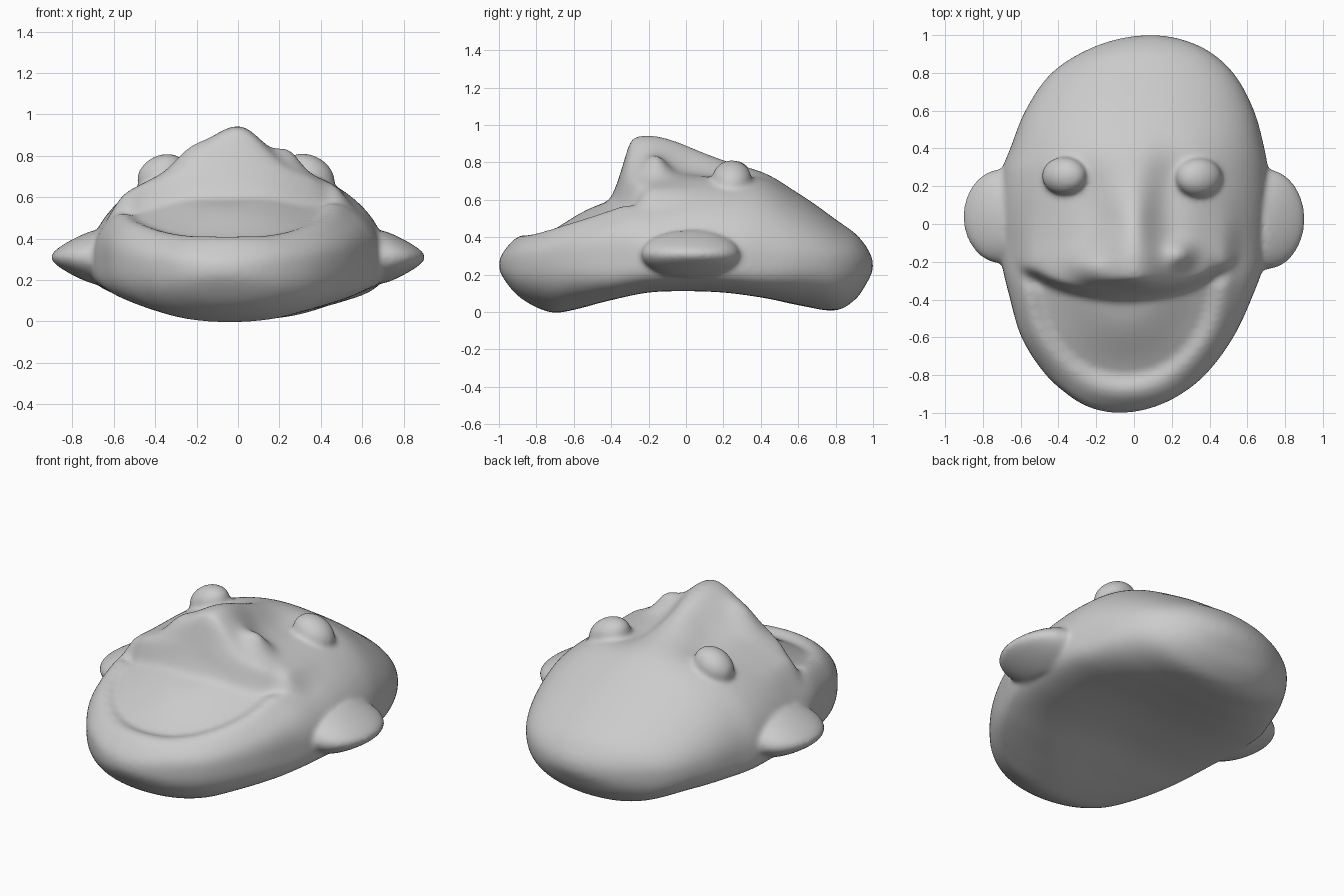
import bpy, bmesh, math
from math import sin, cos, pi, exp, acos
from mathutils import Matrix

if "Cube" in bpy.data.objects:
    bpy.data.objects.remove(bpy.data.objects["Cube"])

# Outline and profile stations along y
LEFT = [(-1, -.08), (-.96, -.26), (-.9, -.355), (-.8, -.465), (-.6, -.595), (-.4, -.655), (-.2, -.70),
        (.1, -.715), (.28, -.70), (.4, -.655), (.6, -.575), (.8, -.435), (.93, -.23), (1, .09)]
RIGHT = [(-1, -.08), (-.96, .13), (-.9, .25), (-.8, .375), (-.6, .525), (-.4, .62), (-.2, .69),
         (.1, .715), (.28, .71), (.4, .69), (.6, .635), (.8, .525), (.93, .37), (1, .09)]
TOP = [(-1, .25), (-.97, .33), (-.91, .385), (-.8, .435), (-.6, .535), (-.4, .615), (-.3, .66), (-.2, .69),
       (0, .75), (.2, .77), (.4, .75), (.6, .635), (.8, .495), (.91, .415), (.97, .34), (1, .25)]
BOTTOM = [(-1, .25), (-.97, .17), (-.88, .07), (-.72, -.008), (-.6, 0), (-.4, .04), (-.2, .075),
          (0, .08), (.2, .075), (.4, .055), (.6, .025), (.8, .005), (.91, .07), (.97, .16), (1, .25)]


def curve(keys, y):
    """Smooth interpolation, spaced by angle so the ends close roundly."""
    ks = [(acos(-k), v) for k, v in keys]
    t = acos(max(-1, min(1, -y)))
    i = 0
    while i < len(ks) - 2 and t > ks[i + 1][0]:
        i += 1

    def slope(j):
        a, b = ks[max(j - 1, 0)], ks[min(j + 1, len(ks) - 1)]
        return (b[1] - a[1]) / (b[0] - a[0])
    (t0, v0), (t1, v1) = ks[i], ks[i + 1]
    h = t1 - t0
    s = (t - t0) / h
    return ((2*s**3 - 3*s**2 + 1) * v0 + (s**3 - 2*s**2 + s) * h * slope(i)
            + (3*s**2 - 2*s**3) * v1 + (s**3 - s**2) * h * slope(i + 1))


def step(a, b, v):
    s = max(0, min(1, (v - a) / (b - a)))
    return s * s * (3 - 2 * s)


def bump(x, y, cx, cy, sx, sy):
    return exp(-((x - cx) / sx) ** 2 - ((y - cy) / sy) ** 2)


def features(x, y):
    """Height added to the face: nose, nostrils, lips, mouth, eye sockets."""
    lip_y = -.40 + .52 * (x + .03) ** 2 + .03 * x
    d = 0
    # nose ridge, widening to the tip and cut off below
    height = .20 * step(.45, -.28, y) ** 1.2
    width = (.11 + .07 * step(.05, -.25, y)) * (1.25 if x < 0 else 1)
    under = step(-.38, -.28, y)
    d += height * exp(-(abs(x) / width) ** 2) * under
    # nostril wings
    d += (.08 * bump(x, y, .245, -.16, .075, .07) + .05 * bump(x, y, -.24, -.23, .09, .08)) * under
    # cheeks and upper lip overhang
    side = step(.62, .50, abs(x + .04))
    d += .065 * step(lip_y - .02, lip_y + .05, y) * exp(-(max(0, y + .25) / .22) ** 2) * side
    # mouth recess with raised lower lip
    q = math.hypot((x + .05) / .57, (y + .30) / .635)
    inside = step(lip_y + .05, lip_y - .02, y)
    d -= .045 * step(.90, .76, q) * inside * (.35 + .65 * step(.3, .7, q))
    d += .01 * exp(-((q - .95) / .07) ** 2) * inside
    # smile creases
    d -= .03 * (bump(x, y, -.53, -.29, .05, .05) + bump(x, y, .44, -.26, .05, .05))
    # sockets
    d -= .035 * bump(x, y, .18, .2, .1, .2) + .02 * bump(x, y, -.24, .16, .1, .15)
    return d


def finish(bm, name):
    bmesh.ops.recalc_face_normals(bm, faces=bm.faces)
    me = bpy.data.meshes.new(name)
    bm.to_mesh(me)
    bm.free()
    ob = bpy.data.objects.new(name, me)
    bpy.context.collection.objects.link(ob)
    return ob


def head():
    bm = bmesh.new()
    rows, cols = 150, 180
    rings = []
    for j in range(rows + 1):
        y = -cos(pi * j / rows)
        l, r = curve(LEFT, y), curve(RIGHT, y)
        top, bot = curve(TOP, y), curve(BOTTOM, y)
        rim = .25 + .05 * (1 - y * y)
        if j in (0, rows):
            rim = .25
        p = 1 - .35 * step(-.05, -.45, y)
        under = .5 + .3 * step(.35, .75, abs(y))
        ring = []
        for i in range(cols):
            a = 2 * pi * i / cols
            x = (l + r) / 2 + (r - l) / 2 * cos(a)
            s = sin(a)
            if s >= 0:
                z = rim + (top - rim) * s ** p + features(x, y) * min(1, s * 2.5) * step(1, .93, abs(y))
            else:
                z = rim + (bot - rim) * (-s) ** under
                z += .05 * exp(-(cos(a) / .5) ** 2 - (y / .5) ** 2) * -s
            ring.append(bm.verts.new((x, y, z)))
        rings.append(ring)
    for ra, rb in zip(rings, rings[1:]):
        for i in range(cols):
            k = (i + 1) % cols
            bm.faces.new((ra[i], ra[k], rb[k], rb[i]))
    bmesh.ops.remove_doubles(bm, verts=bm.verts, dist=1e-5)
    return finish(bm, "head")


def ellipsoid(name, centre, radii, tilt=0, taper=False):
    bm = bmesh.new()
    bmesh.ops.create_uvsphere(bm, u_segments=48, v_segments=32, radius=1)
    if taper:  # thin the outer edge
        for v in bm.verts:
            v.co.z *= 1.15 - .55 * abs(v.co.x)
    bmesh.ops.transform(bm, verts=bm.verts, matrix=Matrix.Translation(centre)
                        @ Matrix.Rotation(tilt, 4, 'Y') @ Matrix.Diagonal((*radii, 1)))
    return finish(bm, name)


# Head, eyes and ears
parts = [head()]
parts.append(ellipsoid("left_eye", (-.37, .255, .71), (.125, .10, .092), -.5))
parts.append(ellipsoid("right_eye", (.345, .245, .71), (.13, .105, .092), .5))
parts.append(ellipsoid("left_ear", (-.70, .04, .31), (.205, .25, .112), taper=True))
parts.append(ellipsoid("right_ear", (.70, .025, .31), (.205, .265, .112), taper=True))

# Fuse the parts into one soft surface
for ob in parts:
    ob.select_set(True)
mask = parts[0]
bpy.context.view_layer.objects.active = mask
bpy.ops.object.join()
mask.name = "face_mask"
rm = mask.modifiers.new("fuse", 'REMESH')
rm.mode = 'VOXEL'
rm.voxel_size = .014
rm.use_smooth_shade = True
sm = mask.modifiers.new("soften", 'SMOOTH')
sm.factor = .5
sm.iterations = 10
